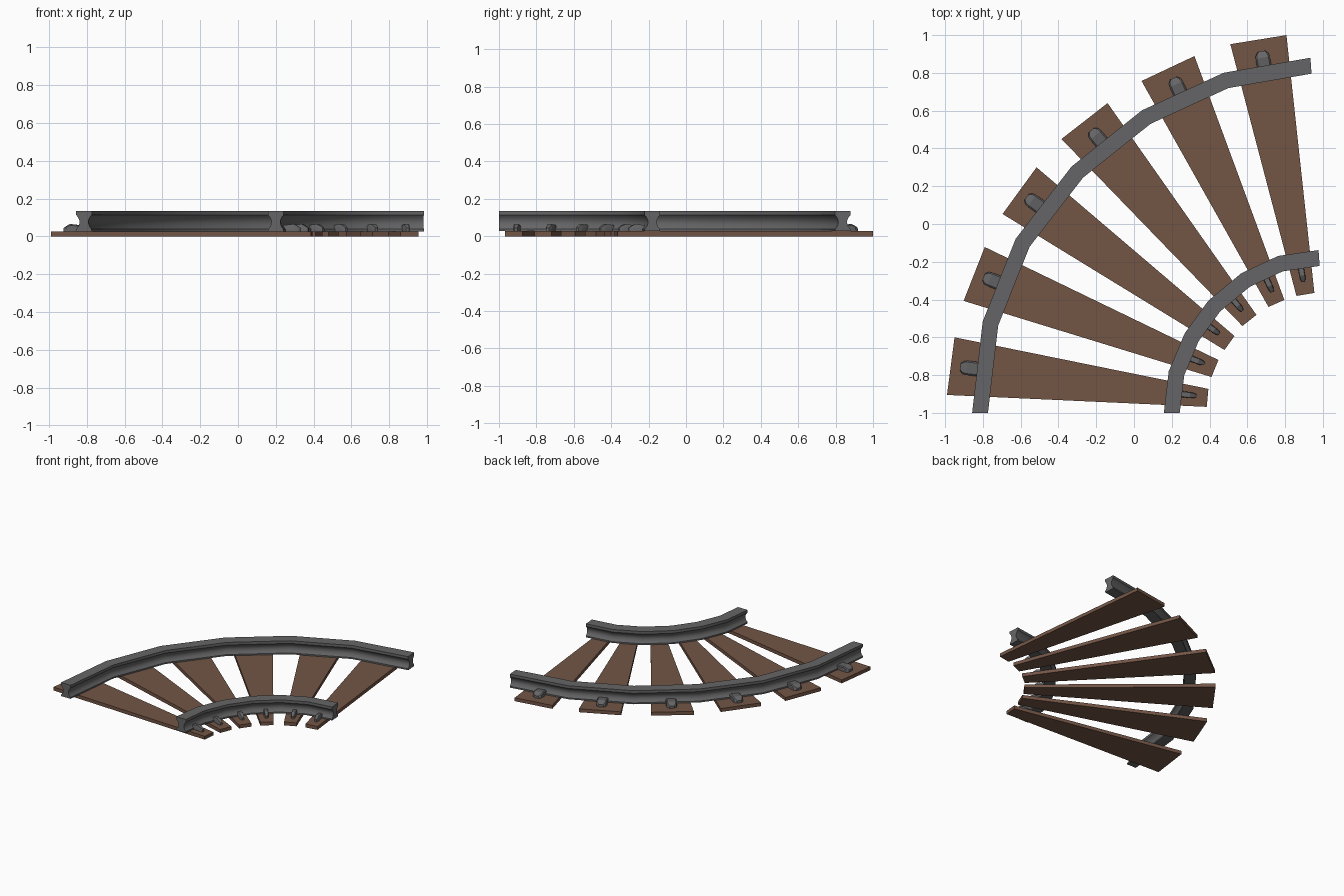
import bpy, math
from mathutils import Vector

if "Cube" in bpy.data.objects:
    bpy.data.objects.remove(bpy.data.objects["Cube"])


def material(name, colour):
    m = bpy.data.materials.new(name)
    m.diffuse_color = colour
    m.use_nodes = True
    m.node_tree.nodes["Principled BSDF"].inputs["Base Color"].default_value = m.diffuse_color
    return m


wood = material("sleeper_brown", (0.17, 0.09, 0.06, 1))
steel = material("rail_grey", (0.13, 0.13, 0.135, 1))


def loft(name, rings, mat, smooth=None):
    """Join equal-sized closed rings of points into a capped solid."""
    n = len(rings[0])
    verts = [p for ring in rings for p in ring]
    faces = [tuple(range(n)), tuple(range(len(verts) - 1, len(verts) - n - 1, -1))]
    for r in range(len(rings) - 1):
        for i in range(n):
            j = (i + 1) % n
            faces.append((r * n + j, r * n + i, (r + 1) * n + i, (r + 1) * n + j))
    mesh = bpy.data.meshes.new(name)
    mesh.from_pydata(verts, [], faces)
    mesh.materials.append(mat)
    obj = bpy.data.objects.new(name, mesh)
    bpy.context.collection.objects.link(obj)
    bpy.ops.object.select_all(action='DESELECT')
    obj.select_set(True)
    bpy.context.view_layer.objects.active = obj
    bpy.ops.object.mode_set(mode='EDIT')
    bpy.ops.mesh.select_all(action='SELECT')
    bpy.ops.mesh.normals_make_consistent(inside=False)
    bpy.ops.object.mode_set(mode='OBJECT')
    if smooth:
        bpy.ops.object.shade_smooth_by_angle(angle=math.radians(smooth))
    return obj


# Rails: I-shaped section swept along a faceted bend with mitred joints
half = [(0.041, 0.027), (0.041, 0.038), (0.030, 0.052), (0.024, 0.068),
        (0.024, 0.085), (0.032, 0.102), (0.042, 0.114), (0.042, 0.135)]
section = half + [(-s, z) for s, z in reversed(half)]


def rail(name, path):
    pts = [Vector(p) for p in path]
    rings = []
    for i, p in enumerate(pts):
        if i == 0:
            side = Vector((1, 0))
        elif i == len(pts) - 1:
            side = Vector((0.07, -1))
        else:
            a = (p - pts[i - 1]).normalized()
            b = (pts[i + 1] - p).normalized()
            t = (a + b).normalized()
            side = Vector((t.y, -t.x)) / t.dot(a)
        rings.append([(p.x + side.x * s, p.y + side.y * s, z) for s, z in section])
    loft(name, rings, steel, 35)


rail("outer_rail", [(-0.815, -1), (-0.76, -0.527), (-0.59, -0.10), (-0.30, 0.275),
                    (0.065, 0.566), (0.487, 0.76), (0.937, 0.838)])
rail("inner_rail", [(0.20, -1), (0.225, -0.79), (0.305, -0.60), (0.425, -0.434),
                    (0.59, -0.297), (0.775, -0.21), (0.98, -0.18)])

# Sleepers: tapered planks fanning around the bend
planks = [
    [(-0.95, -0.60), (-0.99, -0.905), (0.385, -0.968), (0.394, -0.873)],
    [(-0.79, -0.122), (-0.902, -0.407), (0.41, -0.81), (0.447, -0.72)],
    [(-0.516, 0.30), (-0.696, 0.053), (0.479, -0.667), (0.532, -0.593)],
    [(-0.14, 0.64), (-0.384, 0.45), (0.574, -0.54), (0.648, -0.481)],
    [(0.32, 0.889), (0.04, 0.757), (0.712, -0.439), (0.796, -0.402)],
    [(0.807, 1.0), (0.51, 0.952), (0.86, -0.381), (0.955, -0.365)],
]
for i, quad in enumerate(planks):
    loft(f"sleeper_{i + 1}", [[(x, y, z) for x, y in quad] for z in (0, 0.027)], wood)

# Rail clips: rounded, sloping tongues against the outside of each rail
outer_tips = [(-0.92, -0.757), (-0.796, -0.28), (-0.569, 0.143),
              (-0.225, 0.497), (0.209, 0.772), (0.675, 0.915)]
inner_tips = [(0.33, -0.91), (0.373, -0.74), (0.452, -0.582),
              (0.574, -0.46), (0.733, -0.36), (0.897, -0.307)]


def clip(name, tip, target, width):
    tip = Vector(tip)
    d = (Vector(target) - tip).normalized()
    n = Vector((-d.y, d.x))
    rings = []
    for u, w, top in [(0, 0.5, 0.045), (0.015, 0.88, 0.055), (0.035, 1, 0.065), (0.115, 1, 0.056)]:
        h = width / 2 * w
        c = tip + d * u
        rings.append([(c.x + n.x * s, c.y + n.y * s, z) for s, z in
                      [(-h, 0.026), (h, 0.026), (h, top - 0.006), (h * 0.8, top),
                       (-h * 0.8, top), (-h, top - 0.006)]])
    loft(name, rings, steel, 30)


for i, (o, n) in enumerate(zip(outer_tips, inner_tips)):
    clip(f"outer_clip_{i + 1}", o, n, 0.076)
    clip(f"inner_clip_{i + 1}", n, o, 0.032)
